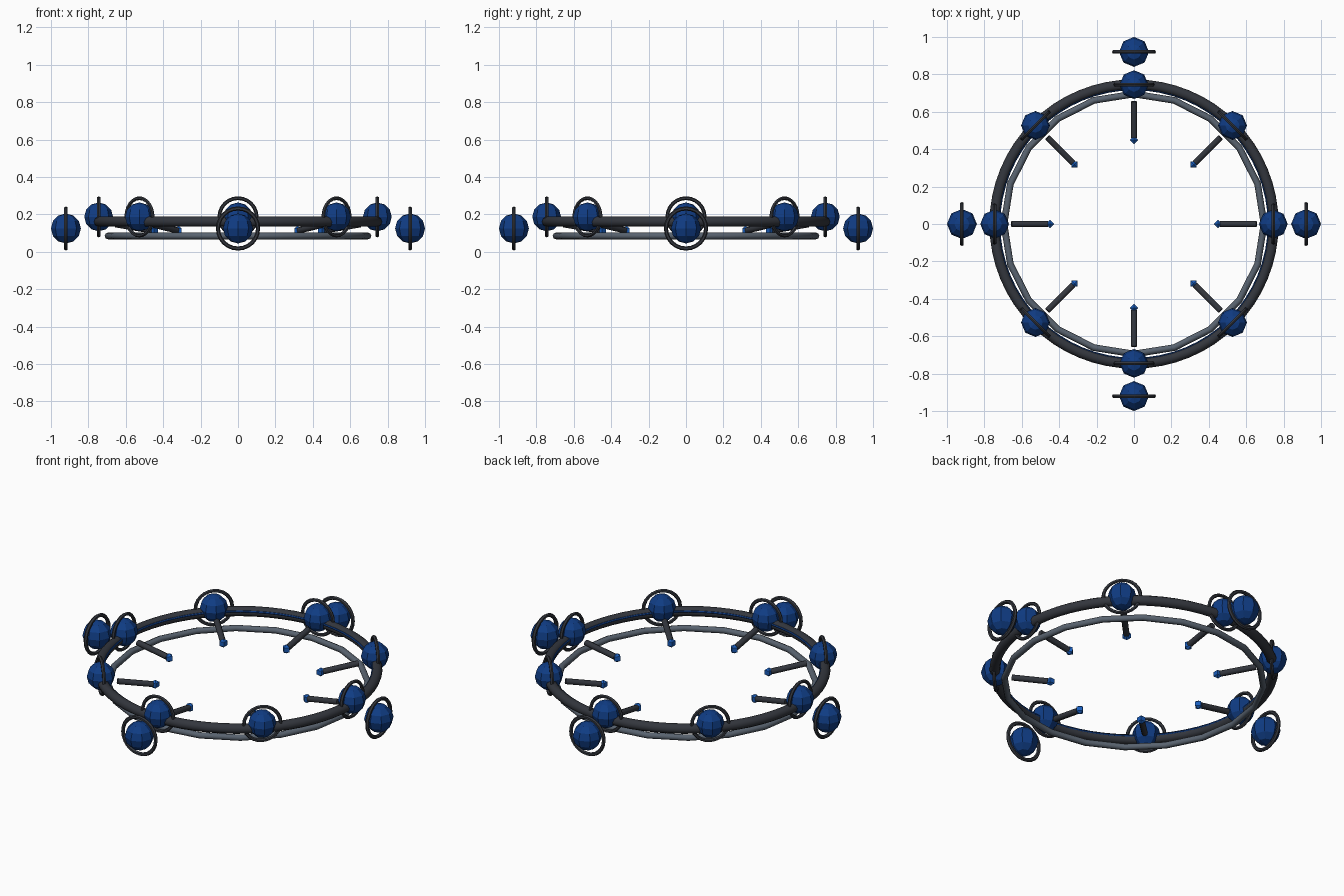
import bpy
from math import pi, cos, sin, radians
from mathutils import Vector

cube = bpy.data.objects.get("Cube")
if cube:
    bpy.data.objects.remove(cube, do_unlink=True)


def material(name, rgb):
    m = bpy.data.materials.new(name)
    m.use_nodes = True
    m.diffuse_color = (*rgb, 1)
    m.node_tree.nodes["Principled BSDF"].inputs["Base Color"].default_value = (*rgb, 1)
    return m


DARK = material("dark metal", (0.033, 0.037, 0.047))
GREY = material("grey metal", (0.10, 0.125, 0.16))
BLUE = material("deep blue", (0.005, 0.045, 0.23))
BRIGHT = material("bright blue", (0.01, 0.11, 0.5))


def finish(name, mat, smooth=False):
    ob = bpy.context.object
    ob.name = name
    ob.data.materials.append(mat)
    if smooth:
        bpy.ops.object.shade_smooth_by_angle(angle=radians(50))
    return ob


def ring(name, mat, loc, major, minor, segs, sides, rot=(0, 0, 0)):
    bpy.ops.mesh.primitive_torus_add(
        location=loc, rotation=rot, major_radius=major, minor_radius=minor,
        major_segments=segs, minor_segments=sides)
    finish(name, mat, True)


def ball(name, mat, loc, radius, segs, rings, turn=0):
    bpy.ops.mesh.primitive_uv_sphere_add(
        segments=segs, ring_count=rings, radius=radius,
        location=loc, rotation=(0, 0, turn))
    finish(name, mat)


def rod(name, mat, a, b, radius):
    d = b - a
    bpy.ops.mesh.primitive_cylinder_add(
        vertices=8, radius=radius, depth=d.length, location=(a + b) / 2,
        rotation=d.to_track_quat('Z', 'Y').to_euler())
    finish(name, mat, True)


def polar(r, angle, z):
    return Vector((r * cos(angle), r * sin(angle), z))


# Large rings
ring("main_ring", DARK, (0, 0, 0.162), 0.745, 0.028, 64, 10)
ring("glow_ring", BLUE, (0, 0, 0.170), 0.722, 0.007, 64, 6)
ring("lower_ring", GREY, (0, 0, 0.085), 0.695, 0.018, 20, 8)

# Eight nodes on the main ring, each with a halo and an inward spoke
for i in range(8):
    a = i * pi / 4
    centre = polar(0.745, a, 0.187)
    ball(f"node_{i}", BLUE, centre, 0.077, 8, 6)
    ring(f"node_halo_{i}", DARK, centre, 0.100, 0.010, 24, 6, (0, pi / 2, a))
    rod(f"spoke_{i}", DARK, polar(0.655, a, 0.148), polar(0.462, a, 0.115), 0.017)
    ball(f"spoke_tip_{i}", BRIGHT, polar(0.45, a, 0.113), 0.026, 4, 2, a)

# Four outer satellites, each with a halo
for i in range(4):
    a = i * pi / 2
    centre = polar(0.92, a, 0.125)
    ball(f"satellite_{i}", BLUE, centre, 0.08, 8, 6)
    ring(f"satellite_halo_{i}", DARK, centre, 0.107, 0.011, 24, 6, (0, pi / 2, a))
